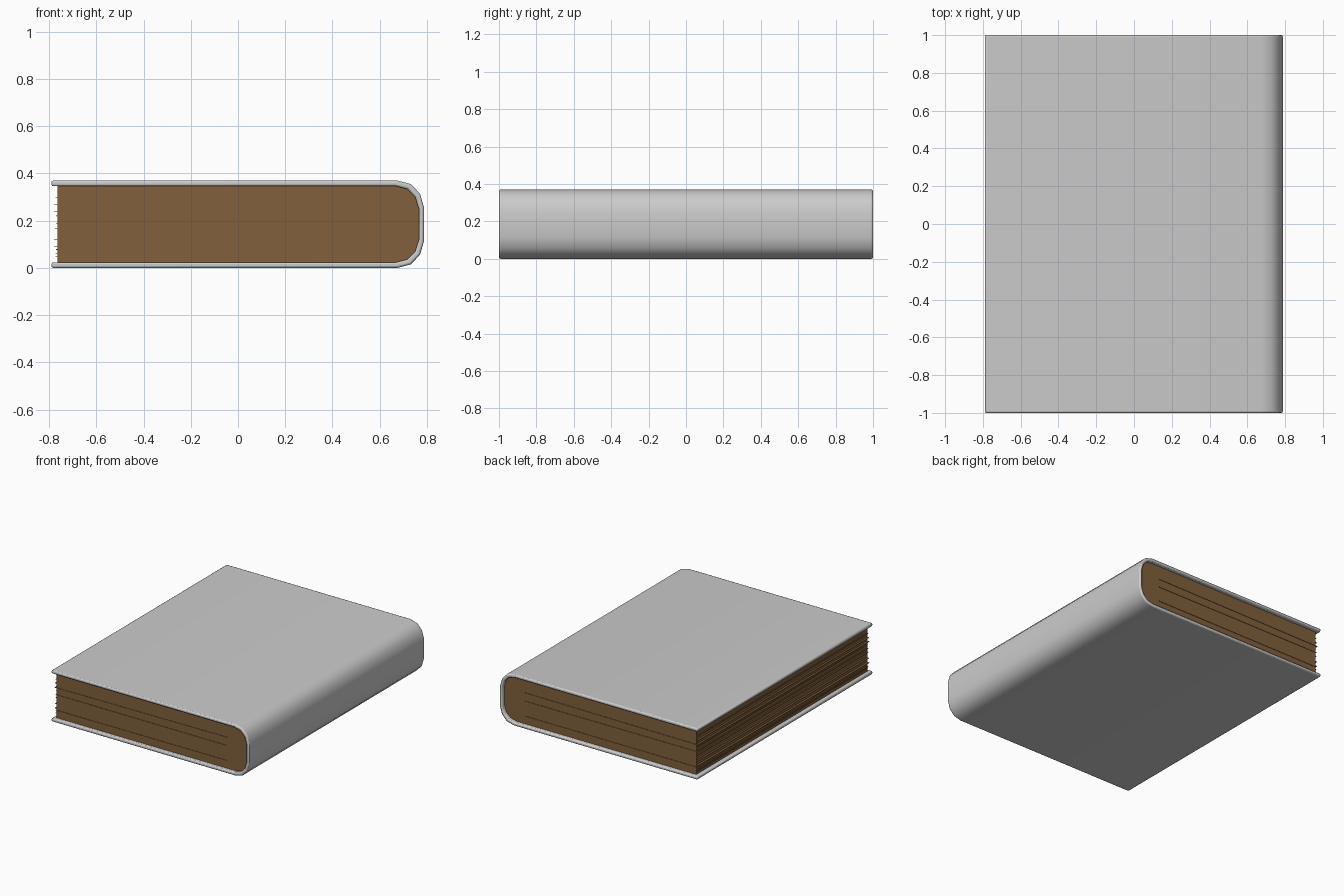
import bpy, bmesh, math, random

if "Cube" in bpy.data.objects:
    bpy.data.objects.remove(bpy.data.objects["Cube"])
random.seed(4)


def material(name, rgb):
    m = bpy.data.materials.new(name)
    m.diffuse_color = (*rgb, 1)
    m.use_nodes = True
    m.node_tree.nodes["Principled BSDF"].inputs["Base Color"].default_value = m.diffuse_color
    return m


GREY = material("cover_grey", (0.6, 0.6, 0.6))
BROWN = material("page_brown", (0.22, 0.115, 0.045))
MID = 0.185  # half the height of the book


def finish(name, bm, mat):
    bmesh.ops.recalc_face_normals(bm, faces=bm.faces)
    me = bpy.data.meshes.new(name)
    bm.to_mesh(me)
    bm.free()
    me.materials.append(mat)
    ob = bpy.data.objects.new(name, me)
    bpy.context.collection.objects.link(ob)
    return ob


def extrude_profile(name, pts, y0, y1, mat):
    """Closed x-z profile carried along y."""
    bm = bmesh.new()
    face = bm.faces.new([bm.verts.new((x, y0, z)) for x, z in pts])
    new = bmesh.ops.extrude_face_region(bm, geom=[face])["geom"]
    bmesh.ops.translate(bm, vec=(0, y1 - y0, 0),
                        verts=[v for v in new if isinstance(v, bmesh.types.BMVert)])
    return finish(name, bm, mat)


def mirrored(half):
    """Upper half of a profile plus its reflection below mid height."""
    return half + [(x, 2 * MID - z) for x, z in reversed(half)]


# Wrap-around cover with rounded spine on the right
outer = [(-0.79, 0.37), (0.675, 0.37), (0.732, 0.355), (0.771, 0.314), (0.788, 0.255)]
inner = [(-0.79, 0.346), (0.668, 0.346), (0.717, 0.334), (0.750, 0.300), (0.766, 0.249)]
cover = extrude_profile("cover", mirrored(outer) + mirrored(inner)[::-1], -1, 1, GREY)
bev = cover.modifiers.new("soft_edges", "BEVEL")
bev.width, bev.segments = 0.008, 2
bev.limit_method, bev.angle_limit = "ANGLE", math.radians(50)
bpy.context.view_layer.objects.active = cover
cover.select_set(True)
bpy.ops.object.shade_smooth_by_angle(angle=math.radians(40))
cover.select_set(False)

# Page block, set in from the cover on three sides
block = [(-0.765, 0.347)] + [(x + 0.002, z + 0.001) for x, z in inner[1:]]
extrude_profile("page_block", mirrored(block), -0.975, 0.975, BROWN)

# Loose sheets that stick out a little from the block, slightly tilted
for i, z in enumerate([0.05, 0.062, 0.078, 0.09, 0.122, 0.165, 0.19, 0.22, 0.24, 0.27, 0.3]):
    left = -0.765 - random.uniform(0.004, 0.016)
    out = 0.978 if i in (2, 6, 8) else 0.974
    right, rise, t = 0.6, random.uniform(-0.004, 0.01), 0.0012
    extrude_profile(f"loose_sheet_{i + 1}",
                    [(left, z - t), (right, z + rise - t), (right, z + rise + t), (left, z + t)],
                    -out, out, BROWN)
